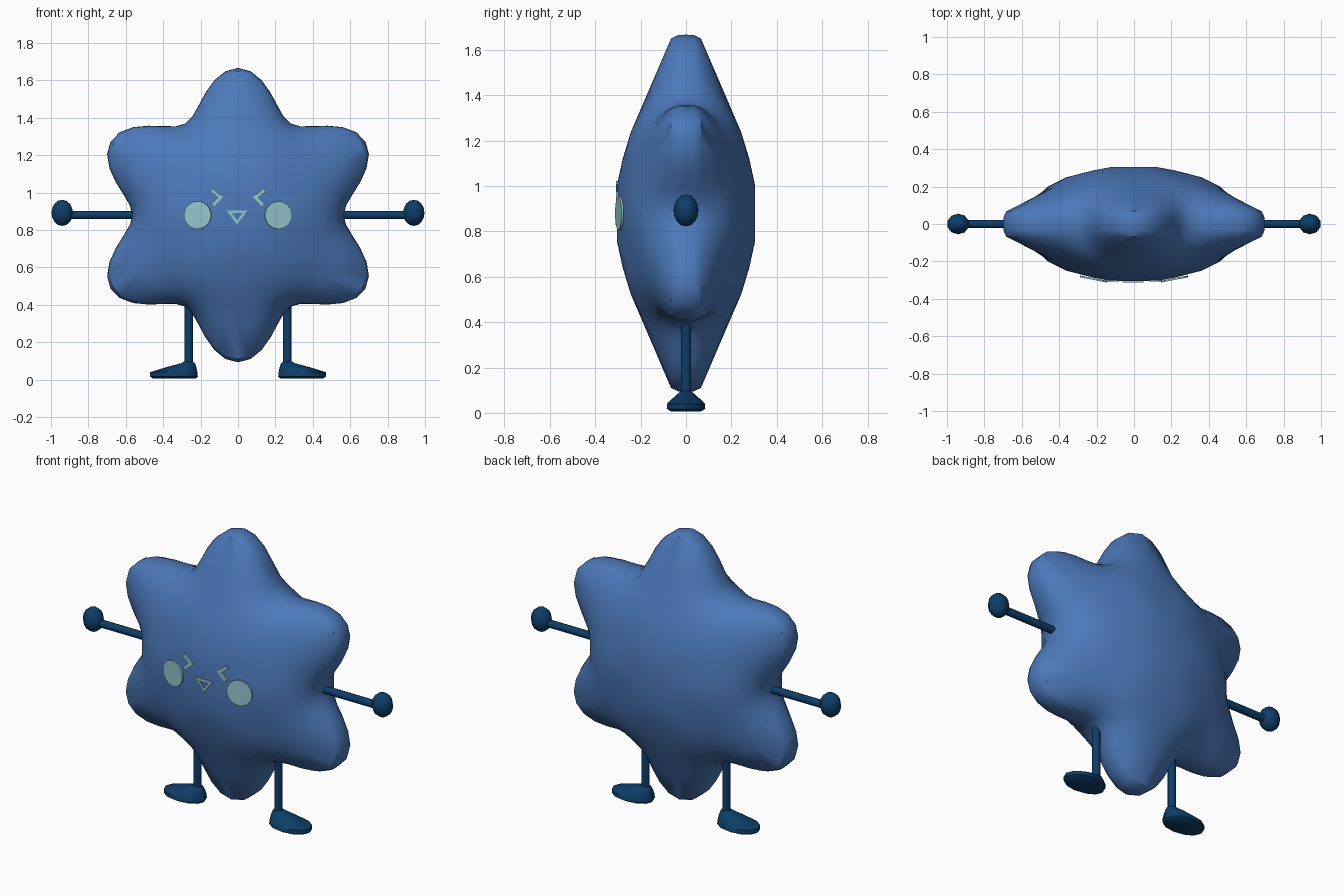
import bpy, bmesh, math
from mathutils import Matrix, Vector

if "Cube" in bpy.data.objects:
    bpy.data.objects.remove(bpy.data.objects["Cube"])


def material(name, rgb):
    m = bpy.data.materials.new(name)
    m.diffuse_color = (*rgb, 1)
    m.use_nodes = True
    m.node_tree.nodes["Principled BSDF"].inputs["Base Color"].default_value = m.diffuse_color
    return m


BLUE = material("star blue", (0.072, 0.19, 0.49))
NAVY = material("dark navy", (0.004, 0.047, 0.14))
MINT = material("pale aqua", (0.30, 0.55, 0.62))
MID = 0.88  # height of the star's centre


def finish(name, bm, mat, angle=None):
    bmesh.ops.recalc_face_normals(bm, faces=bm.faces)
    me = bpy.data.meshes.new(name)
    bm.to_mesh(me)
    bm.free()
    me.materials.append(mat)
    ob = bpy.data.objects.new(name, me)
    bpy.context.collection.objects.link(ob)
    if angle:
        bpy.ops.object.select_all(action='DESELECT')
        ob.select_set(True)
        bpy.context.view_layer.objects.active = ob
        bpy.ops.object.shade_smooth_by_angle(angle=math.radians(angle))
    return ob


def bridge(bm, a, b):
    n = len(a)
    for i in range(n):
        bm.faces.new((a[i], a[(i + 1) % n], b[(i + 1) % n], b[i]))


# Puffy six-pointed star: each layer blends a valley radius into a tip radius
# (valley radius, valley depth, tip radius, tip depth, ridge sharpness)
LAYERS = [
    (0.562, 0.035, 0.785, 0.035, 1.0),
    (0.550, 0.080, 0.770, 0.066, 1.1),
    (0.525, 0.140, 0.600, 0.139, 1.3),
    (0.460, 0.200, 0.460, 0.199, 1.3),
    (0.360, 0.250, 0.360, 0.242, 1.2),
    (0.220, 0.286, 0.240, 0.279, 1.0),
    (0.120, 0.305, 0.120, 0.305, 1.0),
]
SEG = 72


def star_ring(bm, layer, side):
    rv, yv, rt, yt, p = layer
    ring = []
    for i in range(SEG):
        a = 2 * math.pi * i / SEG
        w = (0.5 + 0.5 * math.cos(6 * a)) ** p
        r, y = rv + (rt - rv) * w, yv + (yt - yv) * w
        ring.append(bm.verts.new((r * math.sin(a), side * y, MID + r * math.cos(a))))
    return ring


bm = bmesh.new()
rim = star_ring(bm, (0.565, 0, 0.787, 0, 1.0), 1)
for side in (-1, 1):
    prev = rim
    for layer in LAYERS:
        ring = star_ring(bm, layer, side)
        bridge(bm, prev, ring)
        prev = ring
    bm.faces.new(prev)
finish("star_body", bm, BLUE, 40)


def rod(name, a, b, radius):
    a, b = Vector(a), Vector(b)
    bm = bmesh.new()
    rot = (b - a).to_track_quat('Z', 'Y').to_matrix().to_4x4()
    bmesh.ops.create_cone(bm, cap_ends=True, segments=10, radius1=radius, radius2=radius,
                          depth=(b - a).length, matrix=Matrix.Translation((a + b) / 2) @ rot)
    finish(name, bm, NAVY, 50)


def foot(name, s):
    # stacked oval sections: height, heel x, toe x, half width
    sections = [(0.006, 0.225, 0.455, 0.065), (0.018, 0.215, 0.470, 0.085),
                (0.040, 0.217, 0.470, 0.083), (0.065, 0.222, 0.390, 0.058),
                (0.088, 0.230, 0.305, 0.032), (0.098, 0.243, 0.287, 0.020)]
    bm = bmesh.new()
    prev = None
    for z, x0, x1, hy in sections:
        ring = []
        for i in range(12):
            a = 2 * math.pi * i / 12
            x = (x0 + x1) / 2 + (x1 - x0) / 2 * math.cos(a)
            ring.append(bm.verts.new((s * x, hy * math.sin(a), z)))
        if prev:
            bridge(bm, prev, ring)
        else:
            bm.faces.new(ring)
        prev = ring
    bm.faces.new(prev)
    finish(name, bm, NAVY, 40)


def plate(name, outer, y, inner=None, thick=0.0095):
    """Thin plate in the xz plane; an inner loop makes it a frame."""
    bm = bmesh.new()
    loops = [[bm.verts.new((x, yy, z)) for x, z in pts]
             for pts in (outer, inner) if pts for yy in (y, y + thick)]
    if inner:
        of, ob, nf, nb = loops
        for a, b in ((of, nf), (nf, nb), (nb, ob), (ob, of)):
            bridge(bm, a, b)
    else:
        bridge(bm, *loops)
        for loop in loops:
            bm.faces.new(loop)
    finish(name, bm, MINT)


for s, label in ((-1, "left"), (1, "right")):
    # Arm and hand
    rod(label + "_arm", (s * 0.45, 0, MID), (s * 0.92, 0, MID), 0.022)
    bm = bmesh.new()
    bmesh.ops.create_uvsphere(bm, u_segments=10, v_segments=8, radius=1, matrix=
                              Matrix.Translation((s * 0.94, 0, 0.892)) @ Matrix.Diagonal((0.06, 0.055, 0.07, 1)))
    finish(label + "_hand", bm, NAVY, 50)
    # Leg and foot
    rod(label + "_leg", (s * 0.263, 0, 0.07), (s * 0.263, 0, 0.46), 0.023)
    foot(label + "_foot", s)
    # Cheek disc, tilted to follow the body
    bm = bmesh.new()
    tilt = Matrix.Rotation(s * math.radians(11), 4, 'Z') @ Matrix.Rotation(math.pi / 2, 4, 'X')
    bmesh.ops.create_cone(bm, cap_ends=True, segments=24, radius1=0.074, radius2=0.074,
                          depth=0.0095, matrix=Matrix.Translation((s * 0.216, -0.294, MID)) @ tilt)
    finish(label + "_cheek", bm, MINT)
    # Squinting chevron eye
    chevron = [(0.135, 1.022), (0.079, 0.977), (0.128, 0.926), (0.143, 0.940),
               (0.109, 0.975), (0.150, 1.006)]
    plate(label + "_eye", [(s * x, z) for x, z in chevron], -0.3085)

# Triangular mouth frame
plate("mouth", [(-0.062, 0.906), (0.052, 0.906), (-0.005, 0.829)], -0.3115,
      [(-0.033, 0.890), (0.023, 0.890), (-0.005, 0.853)])
